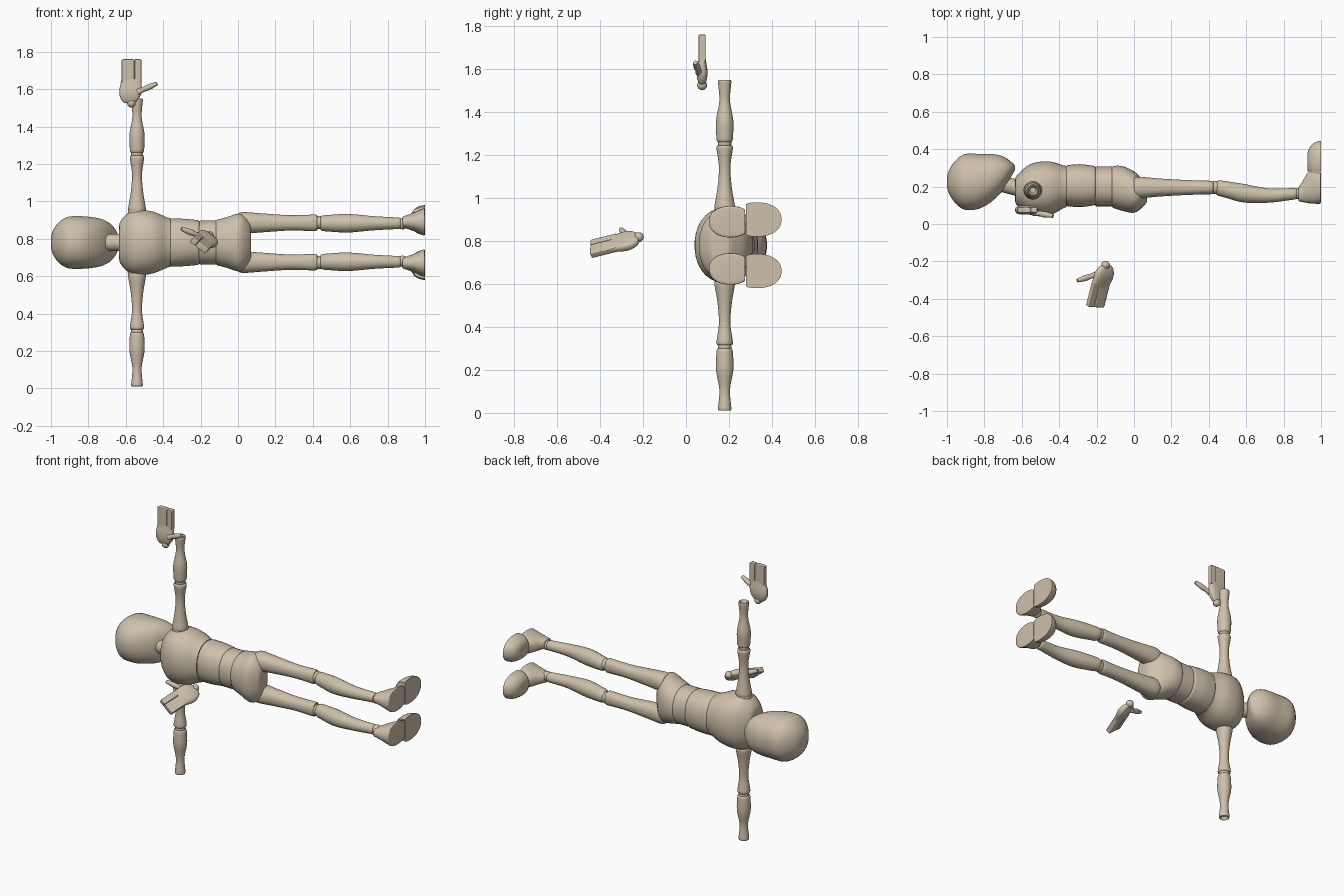
import bpy, bmesh
from math import cos, sin, pi, sqrt, radians, copysign
from mathutils import Matrix, Vector

cube = bpy.data.objects.get("Cube")
if cube:
    bpy.data.objects.remove(cube, do_unlink=True)

wood = bpy.data.materials.new("pale_wood")
wood.use_nodes = True
wood.diffuse_color = (0.62, 0.53, 0.41, 1)
shader = next(node for node in wood.node_tree.nodes if node.type == "BSDF_PRINCIPLED")
shader.inputs["Base Color"].default_value = wood.diffuse_color
shader.inputs["Roughness"].default_value = 0.7

X, Y, Z = Vector((1, 0, 0)), Vector((0, 1, 0)), Vector((0, 0, 1))


def frame(origin, along, across, out):
    """Matrix whose columns are the part's own axes."""
    matrix = Matrix.Identity(4)
    for index, column in enumerate((along, across, out, Vector(origin))):
        matrix.col[index][:3] = column
    return matrix


def finish(name, bm, matrix):
    """Place the part, shade it smooth and keep its sharp edges."""
    bm.transform(matrix)
    bmesh.ops.recalc_face_normals(bm, faces=bm.faces)
    mesh = bpy.data.meshes.new(name)
    bm.to_mesh(mesh)
    bm.free()
    mesh.materials.append(wood)
    mesh.shade_smooth()
    mesh.set_sharp_from_angle(angle=radians(40))
    part = bpy.data.objects.new(name, mesh)
    bpy.context.collection.objects.link(part)


def curve(values, u):
    """Smooth curve through evenly spaced values; a single number is constant."""
    if not isinstance(values, tuple):
        return values
    last = len(values) - 1
    i = min(int(u * last), last - 1)
    t = u * last - i
    a, b, c, d = (values[min(max(i + step, 0), last)] for step in (-1, 0, 1, 2))
    return b + t * (c - a + t * (2 * a - 5 * b + 4 * c - d + t * (3 * (b - c) + d - a))) / 2


def dome(u, length, tip):
    """Section scale near an end, rounding down to the given tip scale."""
    if u >= length:
        return 1
    return tip + (1 - tip) * sqrt(1 - (1 - u / length) ** 2)


def loft(name, matrix, start, end, y, ry, z, rz, power=2.2, domes=(0, 0), tip=0.8,
         keep=(-1, 1), cup=0, segments=32, steps=20):
    """Skin superellipse sections along local x, with optional domed or hollow ends."""
    bm = bmesh.new()
    rings = []
    for step in range(steps + 1):
        u = (1 - cos(pi * step / steps)) / 2
        scale = dome(u, domes[0], tip) * dome(1 - u, domes[1], tip)
        ring = []
        for k in range(segments):
            angle = 2 * pi * (k + 0.5) / segments
            c, s = (copysign(abs(f) ** (2 / power), f) for f in (cos(angle), sin(angle)))
            side = curve(y, u) + curve(ry, u) * scale * c
            ring.append(bm.verts.new((start + (end - start) * u,
                                      min(max(side, keep[0]), keep[1]),
                                      curve(z, u) + curve(rz, u) * scale * s)))
        rings.append(ring)
    for near, far in zip(rings, rings[1:]):
        for k in range(segments):
            n = (k + 1) % segments
            bm.faces.new((near[k], near[n], far[n], far[k]))
    bm.faces.new(rings[0])
    cap = bm.faces.new(rings[-1])
    bmesh.ops.recalc_face_normals(bm, faces=bm.faces)
    if cup:
        bmesh.ops.inset_individual(bm, faces=[cap], thickness=cup, depth=-cup * 2)
    finish(name, bm, matrix)


def bone(name, matrix, start, end, radii, y=0, z=0, **options):
    """Round limb piece with one radius curve."""
    loft(name, matrix, start, end, y, radii, z, radii, power=2, segments=24, **options)


def ball(name, matrix, centre, radius):
    """Joint sphere."""
    bm = bmesh.new()
    bmesh.ops.create_uvsphere(bm, u_segments=20, v_segments=12, radius=radius)
    finish(name, bm, matrix @ Matrix.Translation(centre))


# Head, neck and torso, lying along x and symmetric about mid height
body = frame((0, 0, 0.78), X, Y, Z)
loft("head", body, -1, -0.635,
     y=(0.225, 0.225, 0.23, 0.26, 0.3), ry=(0.125, 0.15, 0.145, 0.11, 0.035),
     z=0, rz=(0.13, 0.14, 0.14, 0.125, 0.08), domes=(0.3, 0.15), tip=0.1, steps=32)
bone("neck", body, -0.74, -0.6, 0.045, y=(0.22, 0.19))
loft("chest", body, -0.635, -0.36,
     y=(0.18, 0.185, 0.19, 0.2), ry=(0.1, 0.14, 0.145, 0.11),
     z=0, rz=(0.15, 0.175, 0.165, 0.13), domes=(0.3, 0), tip=0.6, cup=0.01)
loft("upper_abdomen", body, -0.37, -0.2, y=0.205, ry=(0.11, 0.115, 0.105),
     z=0, rz=(0.13, 0.127, 0.12), domes=(0.1, 0.1))
loft("lower_abdomen", body, -0.21, -0.11, y=0.2, ry=0.107,
     z=0, rz=0.118, domes=(0.1, 0.1))
loft("pelvis", body, -0.13, 0.07,
     y=(0.2, 0.19, 0.17, 0.16), ry=(0.11, 0.12, 0.11, 0.07),
     z=0, rz=(0.12, 0.135, 0.155, 0.14), domes=(0.1, 0.35), tip=0.5)

for side, label in ((1, "right"), (-1, "left")):
    # Leg with knee, ankle and a two-piece foot
    leg = frame(body.translation, X, Y, Z * side)
    loft(label + "_thigh", leg, 0, 0.425, y=0.195, ry=(0.06, 0.048, 0.04, 0.036),
         z=0.105, rz=(0.06, 0.05, 0.041, 0.045), domes=(0.1, 0.03), cup=0.01)
    ball(label + "_knee", leg, (0.435, 0.195, 0.107), 0.036)
    bone(label + "_shin", leg, 0.44, 0.87, (0.042, 0.05, 0.038, 0.031),
         y=(0.193, 0.165, 0.152, 0.162), z=0.103, domes=(0.05, 0.03))
    ball(label + "_ankle", leg, (0.88, 0.162, 0.1), 0.03)
    loft(label + "_heel", leg, 0.88, 1, y=(0.16, 0.2, 0.207), ry=(0.04, 0.09, 0.1),
         z=0.11, rz=(0.03, 0.05, 0.075), domes=(0.05, 0.05), keep=(0, 0.275))
    loft(label + "_toes", leg, 0.927, 1, y=0.33, ry=0.115, z=0.12, rz=0.08,
         domes=(1, 0), tip=0.3, keep=(0.28, 1))

    # Straight arm, ending in an open wrist socket
    arm = frame((-0.54, 0.18, 0.78), Z * side, Y, X)
    ball(label + "_shoulder", arm, (0.155, 0, 0), 0.05)
    bone(label + "_upper_arm", arm, 0.165, 0.465, (0.05, 0.034, 0.027, 0.04),
         domes=(0.05, 0.05), cup=0.01)
    ball(label + "_elbow", arm, (0.475, 0, 0), 0.032)
    bone(label + "_forearm", arm, 0.48, 0.77, (0.038, 0.041, 0.025, 0.032),
         domes=(0.05, 0.03), cup=0.01)


def hand(label, matrix):
    """Local axes: along the fingers, towards the thumb, out of the palm."""
    ball(label + "_wrist", matrix, (0.01, 0, 0), 0.023)
    loft(label + "_palm", matrix, 0.01, 0.14, y=(-0.01, -0.005, 0), ry=(0.05, 0.06, 0.053),
         z=0, rz=(0.022, 0.025, 0.016), power=3, domes=(0.4, 0), tip=0.4)
    for part, centre, width in (("_fingers", -0.018, 0.034), ("_index_finger", 0.035, 0.018)):
        loft(label + part, matrix, 0.12, 0.245, y=centre, ry=width, z=0, rz=0.016,
             power=8, domes=(0, 0.04))
    along = Vector((0.4, 0.9, 0.16)).normalized()
    across = Z.cross(along).normalized()
    thumb = matrix @ frame((0.07, 0.035, 0.014), along, across, along.cross(across))
    bone(label + "_thumb", thumb, 0, 0.113, (0.018, 0.013, 0.016, 0.014, 0.01))


# Detached hands: one beyond its arm, one floating behind the waist
hand("right", frame((-0.57, 0.075, 1.515), Z, X, -Y))
fingerward = Vector((-0.055, -0.22, -0.055)).normalized()
thumbward = Vector((-0.78, 0.04, 0.62)).normalized()
hand("left", frame((-0.15, -0.21, 0.82), fingerward, thumbward, fingerward.cross(thumbward)))
